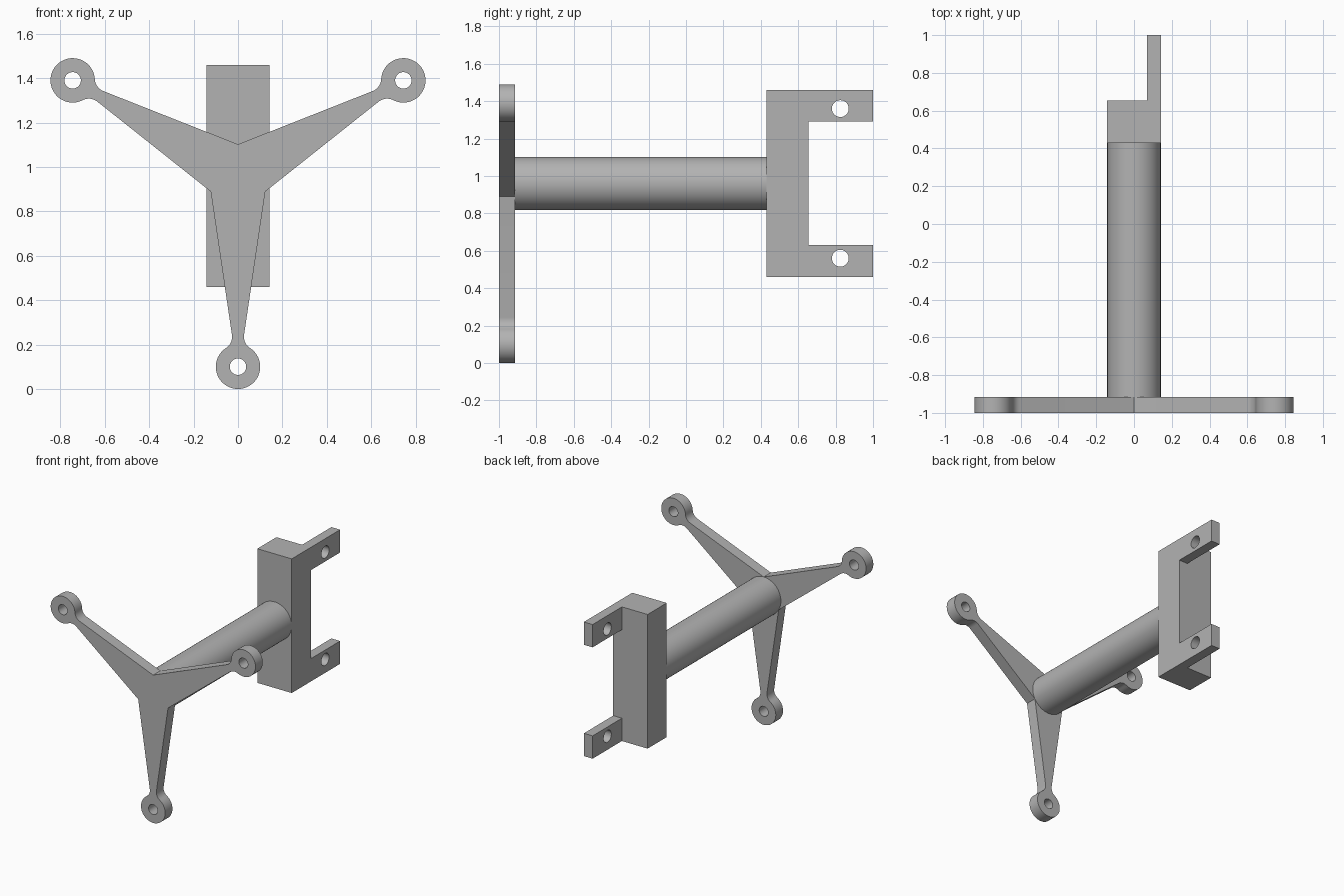
import bpy, bmesh
from math import sin, cos, radians
from mathutils import Matrix, Vector

cube = bpy.data.objects.get("Cube")
if cube:
    bpy.data.objects.remove(cube)

steel = bpy.data.materials.new("grey steel")
steel.use_nodes = True
steel.diffuse_color = (0.45, 0.45, 0.45, 1)
steel.node_tree.nodes["Principled BSDF"].inputs["Base Color"].default_value = steel.diffuse_color

MID = 0.96      # height of the tube axis
REACH = 0.86    # tube axis to each eyelet
TUBE = 0.142    # tube radius


def arc(cx, cy, r, start, end, n):
    """Points on an arc, angles in degrees, both ends included."""
    return [(cx + r * cos(radians(start + (end - start) * i / n)),
             cy + r * sin(radians(start + (end - start) * i / n))) for i in range(n + 1)]


def hole(cx, cy, r):
    return arc(cx, cy, r, 0, 360, 40)[:-1]


def select(obj):
    bpy.ops.object.select_all(action="DESELECT")
    obj.select_set(True)
    bpy.context.view_layer.objects.active = obj


def finish(obj):
    select(obj)
    obj.data.materials.clear()
    obj.data.materials.append(steel)
    bpy.ops.object.shade_smooth_by_angle(angle=radians(30))


def plate(name, loops, thickness, matrix):
    """Extrude an outline with holes, centred on its own plane."""
    curve = bpy.data.curves.new(name, "CURVE")
    curve.dimensions = "2D"
    curve.fill_mode = "BOTH"
    curve.extrude = thickness / 2
    for loop in loops:
        spline = curve.splines.new("POLY")
        spline.points.add(len(loop) - 1)
        for point, (a, b) in zip(spline.points, loop):
            point.co = (a, b, 0, 1)
        spline.use_cyclic_u = True
    obj = bpy.data.objects.new(name, curve)
    bpy.context.collection.objects.link(obj)
    select(obj)
    bpy.ops.object.convert(target="MESH")
    obj = bpy.context.object
    obj.data.transform(matrix)
    bm = bmesh.new()
    bm.from_mesh(obj.data)
    bmesh.ops.remove_doubles(bm, verts=bm.verts, dist=0.0001)
    bmesh.ops.recalc_face_normals(bm, faces=bm.faces)
    bm.to_mesh(obj.data)
    bm.free()
    return obj


def box(name, low, high):
    low, high = Vector(low), Vector(high)
    bpy.ops.mesh.primitive_cube_add(size=1, location=(low + high) / 2)
    obj = bpy.context.object
    obj.name = name
    obj.scale = high - low
    bpy.ops.object.transform_apply(location=True, scale=True)
    return obj


# Three-armed front plate: one side of the downward arm, mirrored, then turned
side = [(TUBE * cos(radians(-30)), TUBE * sin(radians(-30)))]
side += arc(0.0877, 0.235 - MID, 0.061, 171.6, 237, 8)
side += arc(0, -REACH, 0.1, 57, -90, 24)[1:]
arm = side + [(-x, y) for x, y in reversed(side[1:-1])]
outline, holes = [], []
for turn in (0, -120, -240):
    c, s = cos(radians(turn)), sin(radians(turn))
    spin = lambda pts: [(x * c - y * s, x * s + y * c) for x, y in pts]
    outline += spin(arm)
    holes.append(spin(hole(0, -REACH, 0.037)))
spider = plate("three_arm_plate", [outline] + holes, 0.085,
               Matrix.Translation((0, -0.9575, MID)) @ Matrix.Rotation(radians(90), 4, "X"))
finish(spider)

# Round tube
bpy.ops.mesh.primitive_cylinder_add(vertices=64, radius=TUBE, depth=1.345,
                                    location=(0, -0.2425, MID), rotation=(radians(90), 0, 0))
tube = bpy.context.object
tube.name = "tube"
finish(tube)

# Rear bracket: C profile with bolt holes, thinned to two side lugs
profile = [(0.43, 0.46), (1, 0.46), (1, 0.63), (0.655, 0.63),
           (0.655, 1.29), (1, 1.29), (1, 1.46), (0.43, 1.46)]
to_side = Matrix(((0, 0, 1, 0), (1, 0, 0, 0), (0, 1, 0, 0), (0, 0, 0, 1)))
bracket = plate("rear_bracket", [profile] + [hole(0.825, z, 0.045) for z in (0.56, 1.36)],
                2 * TUBE, to_side)
cutter = box("bracket_cutter", (-0.3, 0.655, 0.3), (0.07, 1.2, 1.6))
cutter.hide_render = True
cut = bracket.modifiers.new("thin lugs", "BOOLEAN")
cut.operation = "DIFFERENCE"
cut.solver = "EXACT"
cut.object = cutter
select(bracket)
bpy.ops.object.modifier_apply(modifier=cut.name)
bpy.data.objects.remove(cutter)
finish(bracket)
